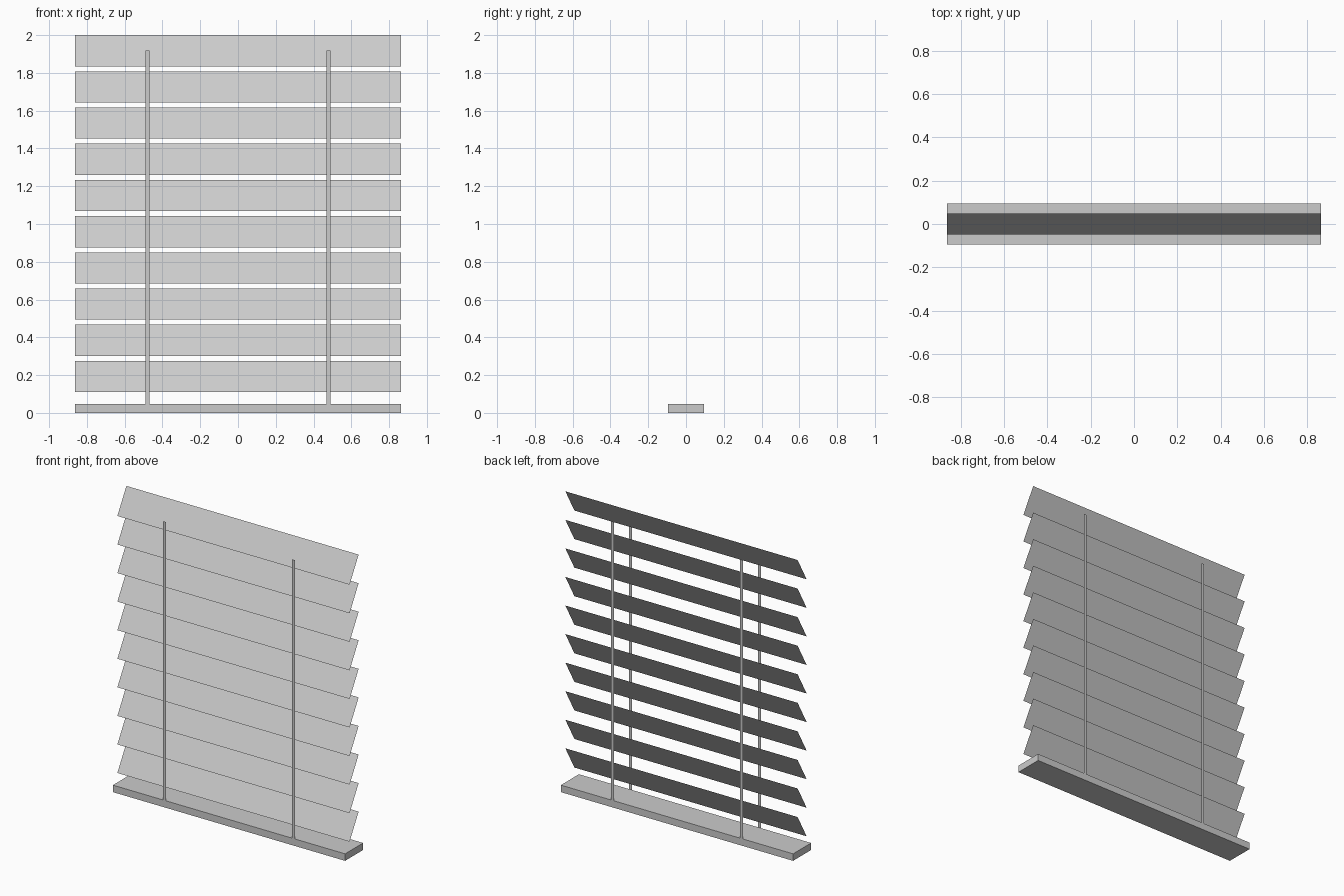
import bpy
import math

if "Cube" in bpy.data.objects:
    bpy.data.objects.remove(bpy.data.objects["Cube"])

HALF_X = 0.862                # half the blind's width
DEPTH = 0.191                 # slat and rail depth
RAIL_H = 0.047
TILT = math.radians(60)
SLATS, PITCH = 10, 0.1916
TOP_SLAT_Z = 2.0 - DEPTH / 2 * math.sin(TILT)


def mesh_object(name, verts, faces):
    mesh = bpy.data.meshes.new(name)
    mesh.from_pydata(verts, [], faces)
    obj = bpy.data.objects.new(name, mesh)
    bpy.context.collection.objects.link(obj)
    return obj


# Bottom rail
bpy.ops.mesh.primitive_cube_add(size=1, location=(0, 0, RAIL_H / 2))
rail = bpy.context.object
rail.name = "bottom_rail"
rail.scale = (HALF_X * 2, DEPTH, RAIL_H)

# Slats: one flat sheet, tilted with the upper edge to the back, then arrayed
h = DEPTH / 2
dy, dz = h * math.cos(TILT), h * math.sin(TILT)
slats = mesh_object(
    "slats",
    [(-HALF_X, -dy, -dz), (HALF_X, -dy, -dz), (HALF_X, dy, dz), (-HALF_X, dy, dz)],
    [(0, 1, 2, 3)])
slats.location.z = TOP_SLAT_Z
stack = slats.modifiers.new("stack", 'ARRAY')
stack.count = SLATS
stack.use_relative_offset = False
stack.use_constant_offset = True
stack.constant_offset_displace = (0, 0, -PITCH)

# Cords: flat ribbons in front of and behind the slats
for side, sy in (("front", -1), ("back", 1)):
    for hand, sx in (("left", -1), ("right", 1)):
        x, y, w = 0.479 * sx, h * sy, 0.0105 * -sy
        mesh_object(
            f"{side}_{hand}_cord",
            [(x - w, y, RAIL_H), (x + w, y, RAIL_H),
             (x + w, y, TOP_SLAT_Z), (x - w, y, TOP_SLAT_Z)],
            [(0, 1, 2, 3)])
